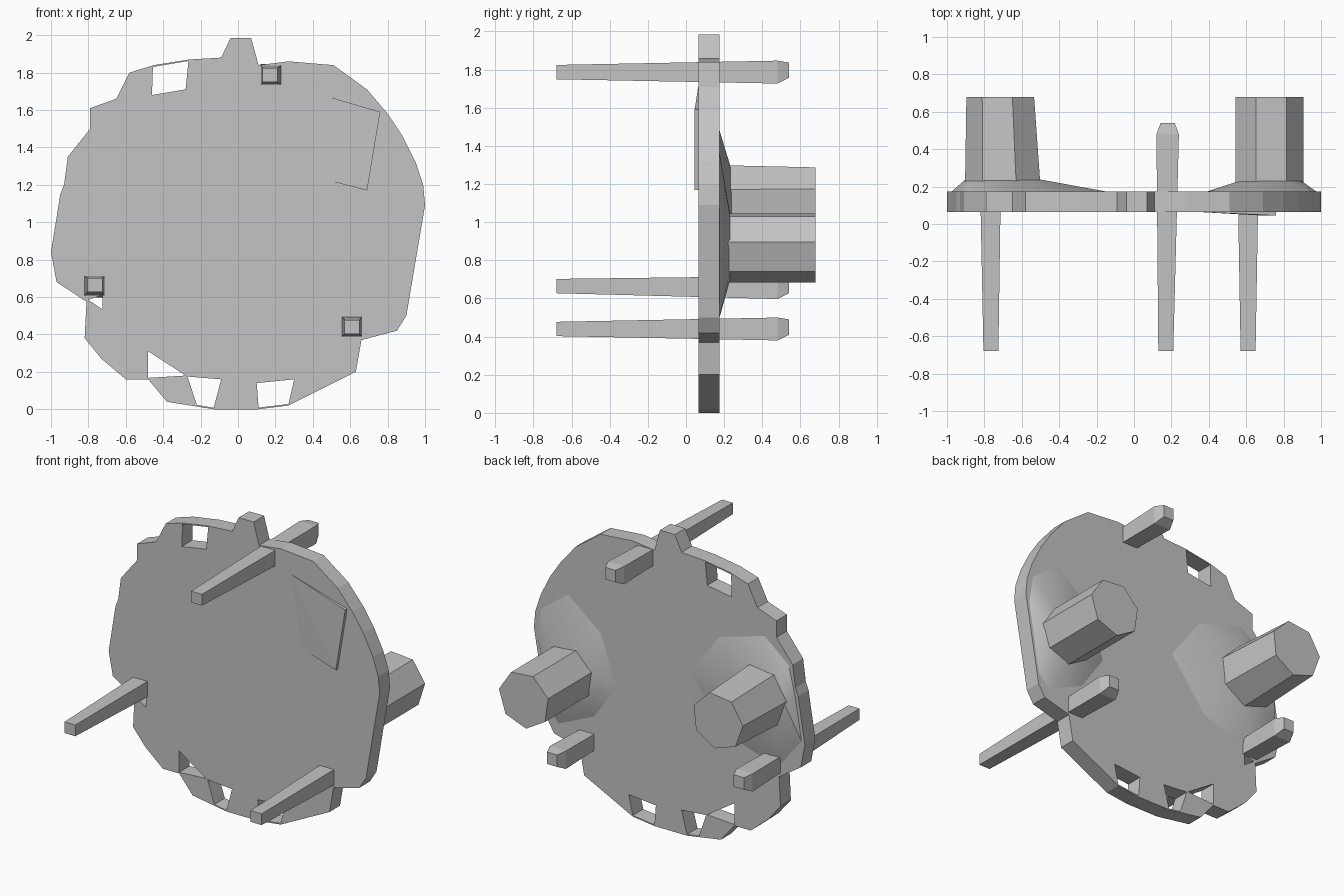
import bpy
import bmesh
from math import sin, cos, radians, tau

default_cube = bpy.data.objects.get("Cube")
if default_cube:
    bpy.data.objects.remove(default_cube, do_unlink=True)

# Single flat grey
grey = bpy.data.materials.new("plain grey")
grey.use_nodes = True
colour = (0.55, 0.55, 0.55, 1)
grey.diffuse_color = colour
grey.node_tree.nodes["Principled BSDF"].inputs["Base Color"].default_value = colour

PLATE_FRONT, PLATE_BACK = 0.065, 0.175


def hull(name, points, smooth=False):
    """Convex solid wrapped around a set of points."""
    bm = bmesh.new()
    for point in points:
        bm.verts.new(point)
    result = bmesh.ops.convex_hull(bm, input=bm.verts)
    loose = {v for v in result["geom_interior"] if isinstance(v, bmesh.types.BMVert)}
    bmesh.ops.delete(bm, geom=list(loose), context="VERTS")
    bmesh.ops.dissolve_limit(bm, angle_limit=radians(1), verts=bm.verts, edges=bm.edges)
    bmesh.ops.recalc_face_normals(bm, faces=bm.faces)
    mesh = bpy.data.meshes.new(name)
    bm.to_mesh(mesh)
    bm.free()
    obj = bpy.data.objects.new(name, mesh)
    bpy.context.collection.objects.link(obj)
    mesh.materials.append(grey)
    if smooth:
        bpy.ops.object.select_all(action="DESELECT")
        obj.select_set(True)
        bpy.context.view_layer.objects.active = obj
        bpy.ops.object.shade_smooth_by_angle(angle=radians(30))
    return obj


def rectangle(x, z, width, height, y):
    """Four corners of an upright rectangle facing along y."""
    return [(x + sx * width / 2, y, z + sz * height / 2)
            for sx in (-1, 1) for sz in (-1, 1)]


def heptagon(x, z, radius, y, phase):
    """Seven-sided ring facing along y."""
    angles = [radians(phase) + tau * i / 7 for i in range(7)]
    return [(x + radius * cos(a), y, z + radius * sin(a)) for a in angles]


# Irregular round plate: outline and openings in hundredths, x then z
outline = [
    (-4, 198.5), (7, 198.5), (11, 184), (27, 186), (51, 184), (69, 171),
    (80, 158), (88, 146), (95, 132), (99, 120), (100, 109), (90, 50),
    (85, 42), (66, 37), (63, 20), (27, 2), (11, 0), (-13, 0), (-38, 4),
    (-48, 16), (-60, 16), (-73, 27), (-82, 38), (-81, 57.5), (-97, 68),
    (-100, 84), (-95, 115), (-93, 120), (-91, 135), (-79, 150), (-79, 161),
    (-65, 166), (-58, 180), (-45, 184), (-26, 187), (-9, 188),
]
openings = [
    [(-45.5, 183), (-46, 168), (-28, 171), (-26.5, 186.2)],
    [(-48, 31), (-28, 18), (-48, 16.8)],
    [(-27, 17.5), (-9, 16), (-13, 0.8), (-22, 2.3)],
    [(10, 14), (30, 16), (27, 2.8), (11, 0.9)],
    [(-80, 58.5), (-72.5, 61), (-72.5, 53.5)],
]
curve = bpy.data.curves.new("plate", "CURVE")
curve.dimensions = "2D"
curve.fill_mode = "BOTH"
curve.extrude = (PLATE_BACK - PLATE_FRONT) / 2
for loop in [outline] + openings:
    spline = curve.splines.new("POLY")
    spline.points.add(len(loop) - 1)
    for point, (x, z) in zip(spline.points, loop):
        point.co = (x / 100, z / 100, 0, 1)
    spline.use_cyclic_u = True
    spline.use_smooth = False
curve.materials.append(grey)
plate = bpy.data.objects.new("plate", curve)
plate.location.y = (PLATE_FRONT + PLATE_BACK) / 2
plate.rotation_euler.x = radians(90)
bpy.context.collection.objects.link(plate)
bpy.ops.object.select_all(action="DESELECT")
plate.select_set(True)
bpy.context.view_layer.objects.active = plate
bpy.ops.object.convert(target="MESH")

# Slightly tilted raised panel on the front
hull("front_panel", [
    (0.35, 0.064, 1.71), (0.76, 0.045, 1.59), (0.69, 0.045, 1.17), (0.42, 0.064, 1.24),
    (0.35, 0.07, 1.71), (0.76, 0.07, 1.59), (0.69, 0.07, 1.17), (0.42, 0.07, 1.24)])

# Tapered square pins running through the plate, chamfered at the back
pins = {
    "top_pin": ((0.17, 1.787), (0.18, 1.787)),
    "right_pin": ((-0.765, 0.665), (-0.768, 0.657)),
    "left_pin": ((0.61, 0.44), (0.61, 0.44)),
}
for name, ((fx, fz), (bx, bz)) in pins.items():
    hull(name,
         rectangle(fx, fz, 0.08, 0.075, -0.68)
         + rectangle(bx, bz, 0.12, 0.12, 0.48)
         + rectangle(bx, bz + 0.01, 0.075, 0.08, 0.54))

# Seven-sided pegs on the back
hull("left_peg", heptagon(0.72, 0.87, 0.187, 0.17, 8)
     + heptagon(0.72, 0.87, 0.187, 0.68, 8))
hull("right_peg", heptagon(-0.695, 1.1, 0.21, 0.17, 20)
     + heptagon(-0.71, 1.11, 0.187, 0.68, 20))

# Shallow swellings where the pegs meet the plate
left_base = [(38, 85), (50, 120), (75, 140), (95, 125), (98, 105),
             (90, 56), (82, 48), (55, 60)]
right_base = [(-13, 110), (-35, 140), (-70, 150), (-88, 135), (-93, 115),
              (-98, 84), (-80, 62), (-40, 75)]
for name, base, top in (
        ("left_swelling", left_base, heptagon(0.73, 0.87, 0.16, 0.235, 8)),
        ("right_swelling", right_base, heptagon(-0.7, 1.08, 0.2, 0.24, 20))):
    foot = [(x / 100, PLATE_BACK - 0.005, z / 100) for x, z in base]
    hull(name, foot + top, smooth=True)
